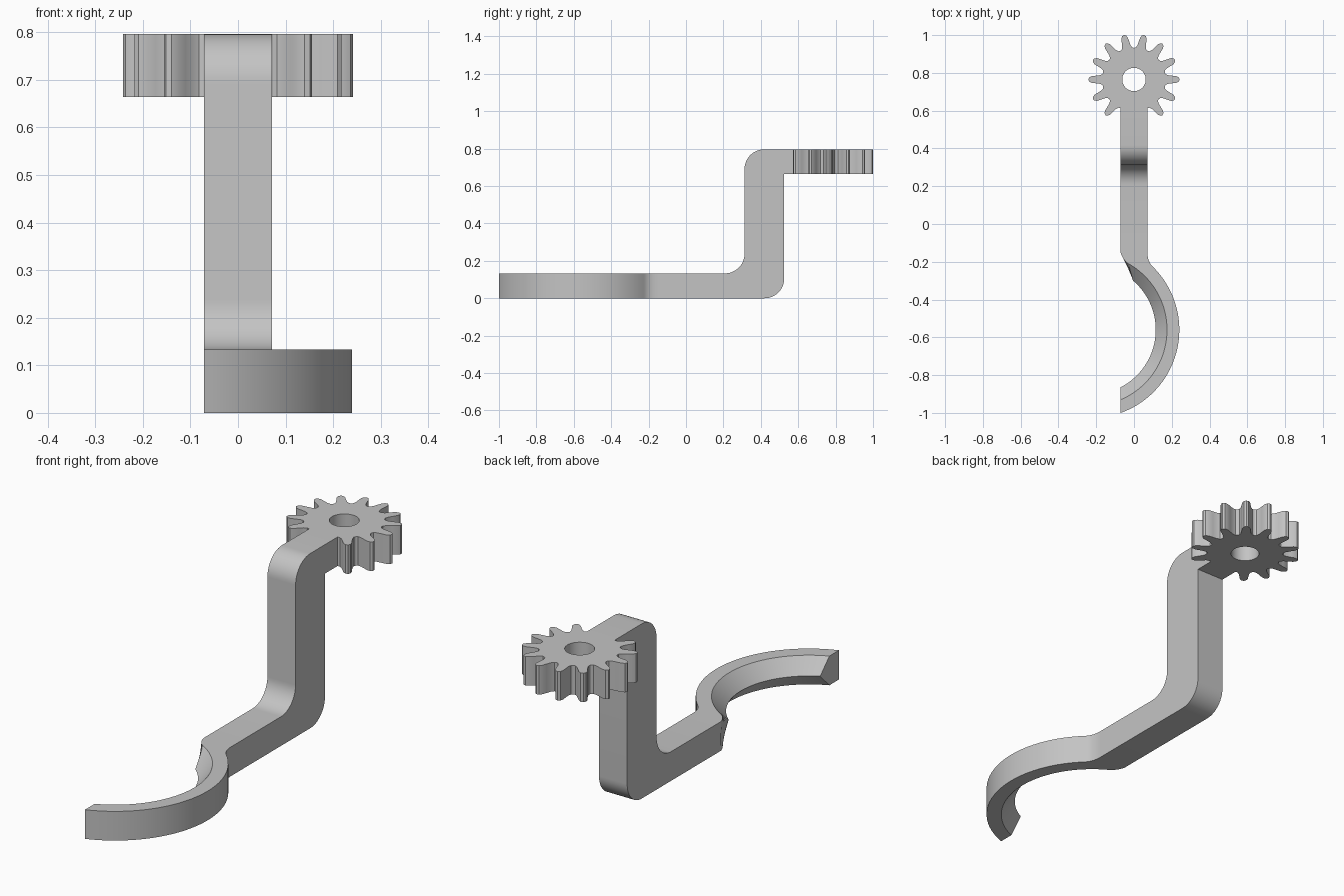
import bpy, bmesh
from math import sin, cos, pi, acos, radians
from mathutils import Vector

cube = bpy.data.objects.get("Cube")
if cube:
    bpy.data.objects.remove(cube, do_unlink=True)

grey = bpy.data.materials.new("plain_grey")
grey.use_nodes = True
COLOUR = (0.55, 0.55, 0.55, 1)
grey.diffuse_color = COLOUR
grey.node_tree.nodes["Principled BSDF"].inputs["Base Color"].default_value = COLOUR

HALF = 0.071                       # half width of the arm
BAR = 0.133                        # thickness of the flat bars
TOP, SHELF = 0.796, 0.664          # upper bar
JOIN = -0.15                       # where hook and arm meet


def finish(name, bm):
    bmesh.ops.recalc_face_normals(bm, faces=bm.faces)
    mesh = bpy.data.meshes.new(name)
    bm.to_mesh(mesh)
    bm.free()
    obj = bpy.data.objects.new(name, mesh)
    bpy.context.collection.objects.link(obj)
    mesh.materials.append(grey)
    bpy.ops.object.select_all(action='DESELECT')
    obj.select_set(True)
    bpy.context.view_layer.objects.active = obj
    bpy.ops.object.shade_smooth_by_angle(angle=radians(30))
    return obj


def loft(bm, sections, closed=False):
    """Bridge equal-sized closed cross-sections."""
    rows = [[bm.verts.new(p) for p in s] for s in sections]
    n = len(rows[0])
    pairs = list(zip(rows, rows[1:]))
    if closed:
        pairs.append((rows[-1], rows[0]))
    for a, b in pairs:
        for i in range(n):
            j = (i + 1) % n
            bm.faces.new((a[i], a[j], b[j], b[i]))
    return rows


def arc(cy, cz, r, start, end, steps=12):
    angles = [radians(start + (end - start) * i / steps) for i in range(steps + 1)]
    return [(cy + r * cos(a), cz + r * sin(a)) for a in angles]


# Cranked arm: side profile with rounded bends, extruded across its width
FRONT, BACK, R = 0.313, 0.525, 0.105
profile = [(JOIN, 0)]
profile += arc(BACK - R, R, R, -90, 0)
profile += [(BACK, SHELF), (0.62, SHELF), (0.62, TOP)]
profile += arc(FRONT + R, TOP - R, R, 90, 180)
profile += arc(FRONT - R, BAR + R, R, 0, -90)
profile += [(JOIN, BAR)]
bm = bmesh.new()
sides = loft(bm, [[(x, y, z) for y, z in profile] for x in (-HALF, HALF)])
for side in sides:
    bm.faces.new(side)
finish("cranked_arm", bm)

# Curved hook: arc with a pointed inner ridge, blended into the arm
CX, CY, STEPS = -0.227, -0.56, 40


def rail(radius, end, blend):
    """Arc from the flat cut end, followed by the blend points."""
    start = -acos((-HALF - CX) / radius)
    pts = []
    for i in range(STEPS + 1):
        a = start + (radians(end) - start) * i / STEPS
        pts.append(Vector((CX + radius * cos(a), CY + radius * sin(a))))
    # quadratic curve through a control point to the arm
    p0, p1, p2 = pts[-1], Vector(blend), Vector((HALF if radius > 0.45 else -HALF, JOIN))
    for i in range(1, 9):
        t = i / 8
        pts.append(p0 * (1 - t) ** 2 + p1 * 2 * t * (1 - t) + p2 * t * t)
    return pts


outer = rail(0.467, 45.5, (0.071, -0.2))
inner = rail(0.402, 60.5, (-0.06, -0.19))
ridge = rail(0.342, 49.5, (-0.035, -0.22))
sections = [[(*o, 0), (*o, BAR), (*i, BAR), (*m, BAR / 2), (*i, 0)]
            for o, i, m in zip(outer, inner, ridge)]
bm = bmesh.new()
rows = loft(bm, sections)
bm.faces.new(rows[0])
finish("curved_hook", bm)

# Gear wheel: rounded teeth around a bored disc
TEETH, GEAR_Y, BORE = 14, 0.765, 0.062
half_tooth = [(0.167, -0.5), (0.170, -0.38), (0.182, -0.28), (0.203, -0.22),
              (0.224, -0.175), (0.237, -0.10), (0.242, 0)]
tooth = half_tooth + [(r, -f) for r, f in reversed(half_tooth[1:-1])]
sections = []
for k in range(TEETH):
    for r, f in tooth:
        a = (k + f) * 2 * pi / TEETH
        sections.append([(q * cos(a), GEAR_Y + q * sin(a), z)
                         for q, z in ((r, SHELF), (r, TOP), (BORE, TOP), (BORE, SHELF))])
bm = bmesh.new()
loft(bm, sections, closed=True)
finish("gear_wheel", bm)
